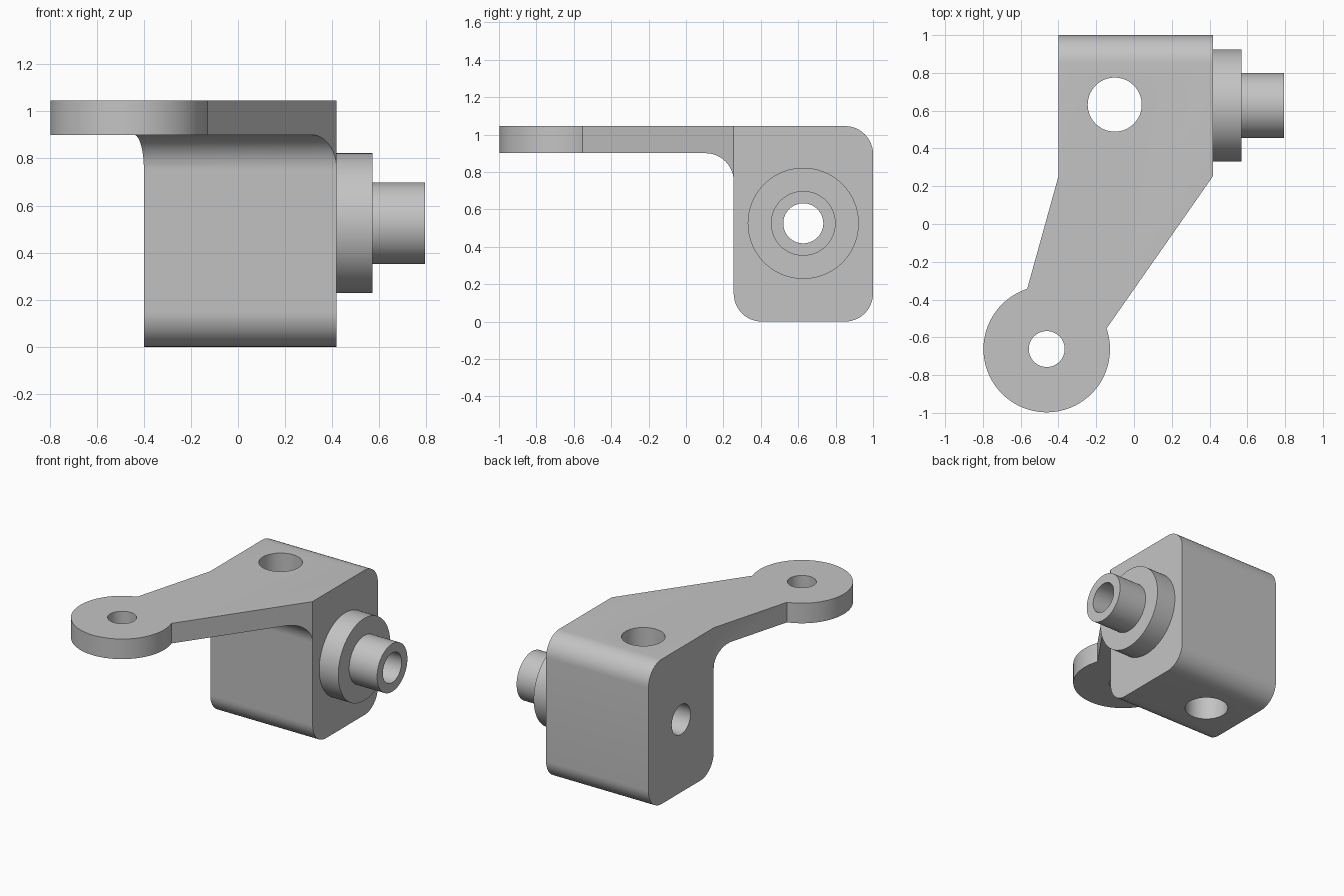
import bpy
import bmesh
from math import cos, sin, radians
from mathutils import Matrix, Vector

if "Cube" in bpy.data.objects:
    bpy.data.objects.remove(bpy.data.objects["Cube"])

grey = bpy.data.materials.new("plain grey")
grey.use_nodes = True
colour = (0.55, 0.55, 0.55, 1)
grey.diffuse_color = colour
grey.node_tree.nodes["Principled BSDF"].inputs["Base Color"].default_value = colour


def arc(cx, cy, r, start, end, steps=12):
    angles = [radians(start + (end - start) * i / steps) for i in range(steps + 1)]
    return [(cx + r * cos(a), cy + r * sin(a)) for a in angles]


def add_object(name, bm):
    bmesh.ops.recalc_face_normals(bm, faces=bm.faces[:])
    mesh = bpy.data.meshes.new(name)
    bm.to_mesh(mesh)
    bm.free()
    mesh.materials.append(grey)
    obj = bpy.data.objects.new(name, mesh)
    bpy.context.collection.objects.link(obj)
    return obj


def prism(name, outline, place, depth):
    bm = bmesh.new()
    face = bm.faces.new([bm.verts.new(place(a, b)) for a, b in outline])
    new = bmesh.ops.extrude_face_region(bm, geom=[face])["geom"]
    verts = [v for v in new if isinstance(v, bmesh.types.BMVert)]
    bmesh.ops.translate(bm, verts=verts, vec=Vector(depth))
    return add_object(name, bm)


def cylinder(name, centre, r, length, along_x=False):
    bm = bmesh.new()
    turn = Matrix.Rotation(radians(90), 4, "Y") if along_x else Matrix()
    bmesh.ops.create_cone(bm, cap_ends=True, segments=96, radius1=r, radius2=r,
                          depth=length, matrix=Matrix.Translation(centre) @ turn)
    return add_object(name, bm)


def combine(target, tool, operation):
    tool.hide_render = True
    mod = target.modifiers.new(operation.lower(), "BOOLEAN")
    mod.operation = operation
    mod.solver = "EXACT"
    mod.object = tool
    bpy.context.view_layer.objects.active = target
    bpy.ops.object.modifier_apply(modifier=mod.name)
    bpy.data.objects.remove(tool)


# Side profile: rounded block with a filleted arm reaching forward
FRONT, BACK, TOP, UNDER, R = 0.255, 1.0, 1.045, 0.9, 0.15
profile = [(-1.1, TOP), (-1.1, UNDER)]
profile += arc(FRONT - R, UNDER - R, R, 90, 0)
profile += arc(FRONT + R, R, R, 180, 270)
profile += arc(BACK - R, R, R, -90, 0)
profile += arc(BACK - R, TOP - R, R, 0, 90)
bracket = prism("bracket", profile, lambda y, z: (-1, y, z), (2, 0, 0))

# Plan outline: square block, tapering arm and round eye
EYE = (-0.462, -0.662)
plan = [(0.418, 1.1), (-0.4, 1.1), (-0.4, 0.253)]
plan += arc(*EYE, 0.335, 108, 379, 80)
plan += [(0.418, 0.253)]
outline = prism("plan_outline", plan, lambda x, y: (x, y, -0.2), (0, 0, 1.5))
combine(bracket, outline, "INTERSECT")

# Stepped boss on the left side
AXIS_Y, AXIS_Z = 0.627, 0.525
for name, r, end in (("flange", 0.297, 0.57), ("spigot", 0.173, 0.793)):
    start = 0.3
    part = cylinder(name, ((start + end) / 2, AXIS_Y, AXIS_Z), r, end - start, True)
    combine(bracket, part, "UNION")

# Through holes: cross bore, block bore and eye bore
combine(bracket, cylinder("cross_bore", (0, AXIS_Y, AXIS_Z), 0.107, 3, True), "DIFFERENCE")
combine(bracket, cylinder("block_bore", (-0.102, 0.632, 0.5), 0.143, 3), "DIFFERENCE")
combine(bracket, cylinder("eye_bore", (*EYE, 0.5), 0.095, 3), "DIFFERENCE")

# Smooth the curved walls and keep the edges sharp
bpy.ops.object.select_all(action="DESELECT")
bracket.select_set(True)
bpy.context.view_layer.objects.active = bracket
bpy.ops.object.shade_smooth_by_angle(angle=radians(25))
